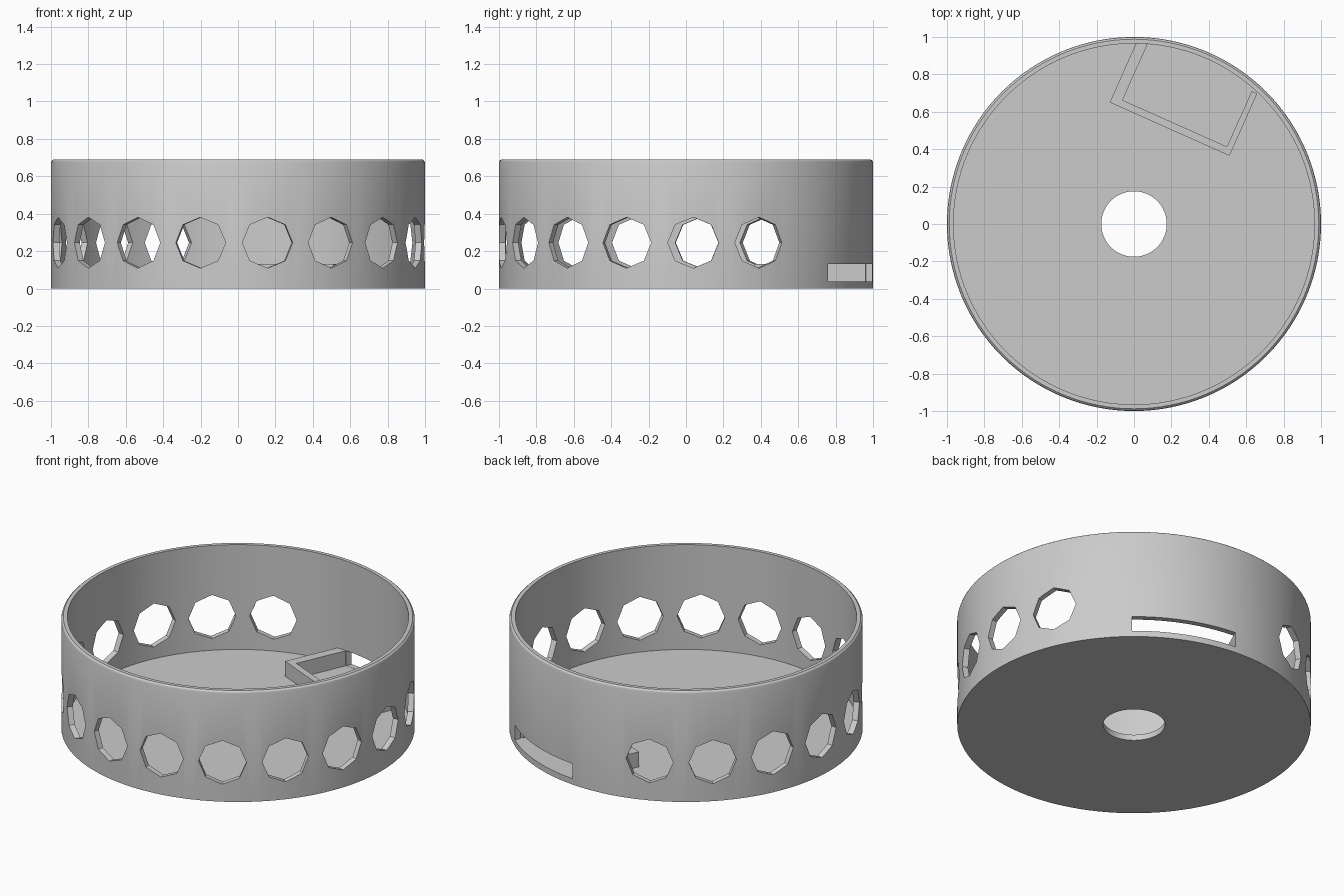
import bpy, bmesh
from math import radians, cos, sin, tau
from mathutils import Matrix, Vector

cube = bpy.data.objects.get("Cube")
if cube:
    bpy.data.objects.remove(cube)

SEGMENTS = 128
FLOOR = 0.036
HOLE_COUNT = 14
SLOT_TURN = Matrix.Rotation(radians(-24), 4, 'Z')  # pocket faces the back, turned to the left

grey = bpy.data.materials.new("plain grey")
grey.use_nodes = True
grey.diffuse_color = (0.6, 0.6, 0.6, 1)
grey.node_tree.nodes["Principled BSDF"].inputs["Base Color"].default_value = grey.diffuse_color


def make_object(name, bm):
    bmesh.ops.recalc_face_normals(bm, faces=bm.faces)
    mesh = bpy.data.meshes.new(name)
    bm.to_mesh(mesh)
    bm.free()
    mesh.materials.append(grey)
    obj = bpy.data.objects.new(name, mesh)
    bpy.context.collection.objects.link(obj)
    return obj


def add_prism(bm, outline, move):
    """Extrude a closed outline by the vector move."""
    face = bm.faces.new([bm.verts.new(p) for p in outline])
    new = bmesh.ops.extrude_face_region(bm, geom=[face])["geom"]
    bmesh.ops.translate(bm, vec=move, verts=[v for v in new if isinstance(v, bmesh.types.BMVert)])


# Round tray: closed wall, floor and centre hole profile swept around z
profile = [(0.175, 0), (1, 0), (1, 0.672), (0.997, 0.682), (0.988, 0.69),
           (0.965, 0.69), (0.965, FLOOR), (0.175, FLOOR)]
bm = bmesh.new()
rings = [[bm.verts.new((r * cos(tau * i / SEGMENTS), r * sin(tau * i / SEGMENTS), z))
          for i in range(SEGMENTS)] for r, z in profile]
for k, ring in enumerate(rings):
    above = rings[(k + 1) % len(rings)]
    for i in range(SEGMENTS):
        j = (i + 1) % SEGMENTS
        bm.faces.new((ring[i], ring[j], above[j], above[i]))
tray = make_object("round_tray", bm)

# Cutter: octagonal holes spread over three quarters of the wall
bm = bmesh.new()
for n in range(HOLE_COUNT):
    a = radians(113 + 270 * n / (HOLE_COUNT - 1))
    out, side = Vector((cos(a), sin(a), 0)), Vector((-sin(a), cos(a), 0))
    centre = out * 0.85 + Vector((0, 0, 0.245))
    outline = [centre + side * 0.136 * cos(tau * k / 8) + Vector((0, 0, 0.136 * sin(tau * k / 8)))
               for k in range(8)]
    add_prism(bm, outline, out * 0.3)

# Cutter: wide slot through the back of the wall
slot = [SLOT_TURN @ Vector((x, y, FLOOR + 0.001)) for x, y in
        ((-0.325, 0.75), (0.286, 0.75), (0.286, 1.1), (-0.325, 1.1))]
add_prism(bm, slot, (0, 0, 0.093))
cutter = make_object("wall_cutter", bm)

cut = tray.modifiers.new("openings", 'BOOLEAN')
cut.operation = 'DIFFERENCE'
cut.solver = 'EXACT'
cut.object = cutter
bpy.context.view_layer.objects.active = tray
tray.select_set(True)
bpy.ops.object.modifier_apply(modifier=cut.name)
bpy.data.objects.remove(cutter)
bpy.ops.object.shade_smooth_by_angle(angle=radians(20))

# Pocket: three-sided low frame on the floor, open toward the slot
frame = [(-0.383, 0.905), (-0.383, 0.541), (0.318, 0.541), (0.318, 0.905),
         (0.286, 0.905), (0.286, 0.58), (-0.325, 0.58), (-0.325, 0.905)]
bm = bmesh.new()
add_prism(bm, [SLOT_TURN @ Vector((x, y, FLOOR - 0.006)) for x, y in frame], (0, 0, 0.1))
make_object("slot_pocket", bm)
